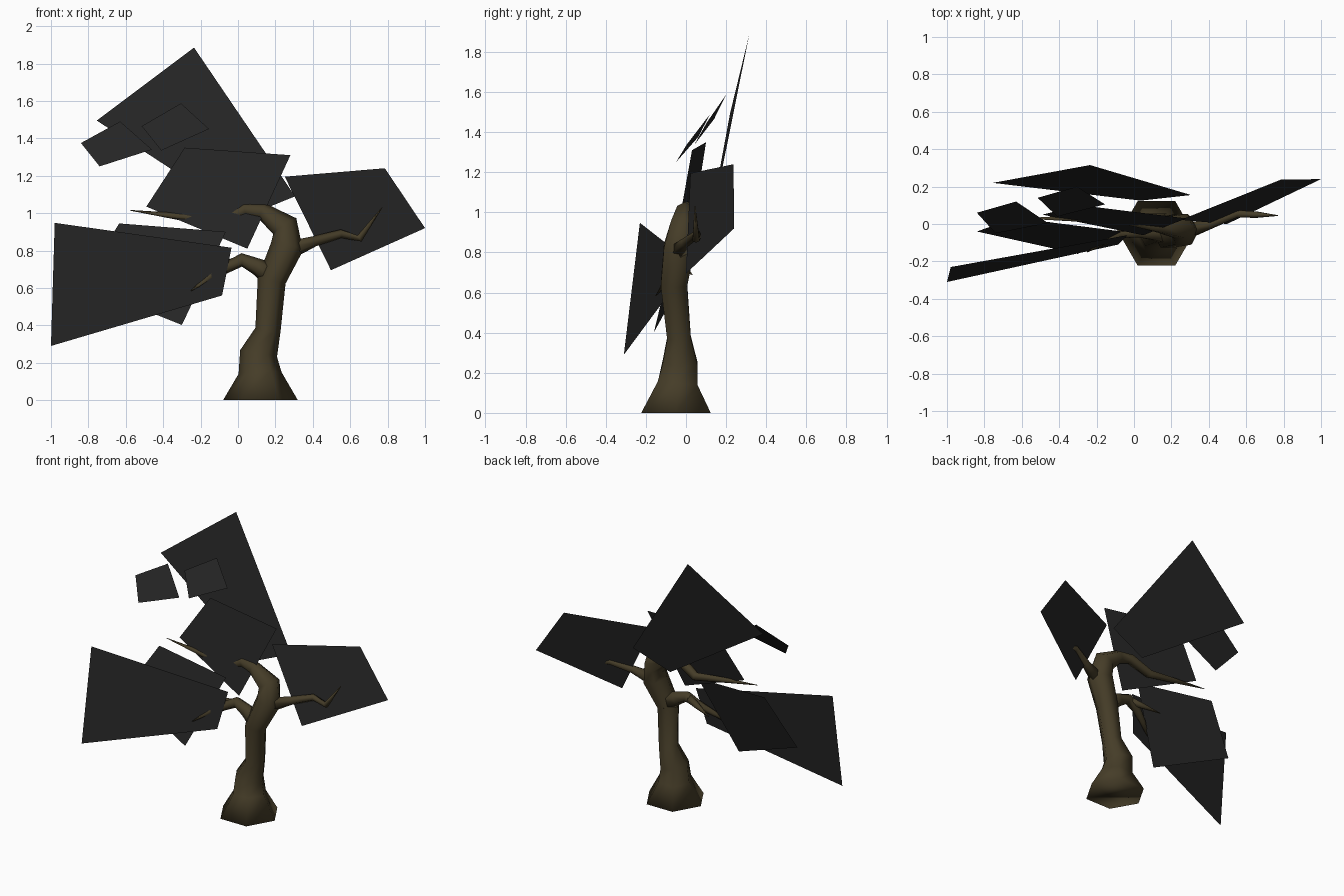
import bpy, math
from mathutils import Vector


def material(name, rgb):
    m = bpy.data.materials.new(name)
    m.diffuse_color = (*rgb, 1)
    return m


BARK = material("dark_bark", (0.060, 0.046, 0.021))
LEAF = material("charcoal_foliage", (0.0185, 0.0185, 0.0185))


def add_object(name, verts, faces, mat, smooth=False):
    me = bpy.data.meshes.new(name)
    me.from_pydata(verts, [], faces)
    me.materials.append(mat)
    ob = bpy.data.objects.new(name, me)
    bpy.context.collection.objects.link(ob)
    for p in me.polygons:
        p.use_smooth = smooth
    return ob


def limb(name, path, sides=6):
    """Tapered tube through (x, y, z, radius) points; ends in a point if radius is 0."""
    pts = [Vector(p[:3]) for p in path]
    verts, faces, n = [], [], len(path)
    for i, c in enumerate(pts):
        t = (pts[min(i + 1, n - 1)] - pts[max(i - 1, 0)]).normalized()
        if pts[i].z == 0:
            t = Vector((0, 0, 1))          # flat foot on the ground
        u = Vector((0, 1, 0)).cross(t).normalized()
        v = t.cross(u)
        r = max(path[i][3], 0.002)
        for k in range(sides):
            a = 2 * math.pi * k / sides
            verts.append(c + r * (math.cos(a) * u + math.sin(a) * v))
    for i in range(n - 1):
        for k in range(sides):
            a, b = i * sides + k, i * sides + (k + 1) % sides
            faces.append((a, b, b + sides, a + sides))
    faces.append(tuple(reversed(range(sides))))
    faces.append(tuple(range((n - 1) * sides, n * sides)))
    return add_object(name, verts, faces, BARK, True)


# Trunk with flared foot, bending over into the top branch
limb("trunk", [
    (0.12, -0.05, 0, 0.20), (0.118, -0.042, 0.145, 0.115),
    (0.11, -0.03, 0.25, 0.10), (0.16, -0.035, 0.375, 0.068),
    (0.18, -0.06, 0.64, 0.076), (0.262, -0.035, 0.82, 0.088),
    (0.25, -0.01, 0.93, 0.075), (0.13, -0.005, 1.01, 0.045),
    (0.04, 0.01, 1.02, 0.036), (-0.10, 0.035, 0.95, 0.030),
    (-0.30, 0.03, 0.98, 0.020), (-0.575, 0.03, 1.015, 0)])

# Side branches and their forks
limb("right_branch", [
    (0.27, -0.04, 0.80, 0.050), (0.41, 0.0, 0.85, 0.028),
    (0.55, 0.055, 0.89, 0.023), (0.65, 0.05, 0.865, 0.020),
    (0.77, 0.045, 1.03, 0)])
limb("left_branch", [
    (0.18, -0.05, 0.67, 0.065), (0.10, -0.045, 0.715, 0.045),
    (0.02, -0.04, 0.75, 0.036), (-0.06, -0.05, 0.71, 0.030),
    (-0.15, -0.09, 0.66, 0.020), (-0.25, -0.15, 0.585, 0)])
limb("left_branch_fork", [
    (0.0, -0.04, 0.74, 0.030), (-0.08, -0.01, 0.72, 0.020),
    (-0.20, 0.03, 0.69, 0)])

# Foliage sheets: single flat four-cornered planes
sheets = {
    "crown_foliage": [(-0.235, 0.315, 1.885), (-0.755, 0.22, 1.495),
                      (0.035, 0.125, 0.98), (0.305, 0.155, 1.09)],
    "middle_foliage": [(-0.285, 0.10, 1.35), (-0.49, 0.05, 1.035),
                       (0.05, -0.06, 0.81), (0.28, 0.03, 1.31)],
    "large_left_foliage": [(-0.98, -0.23, 0.948), (-1.0, -0.31, 0.29),
                           (-0.085, -0.11, 0.56), (-0.035, -0.06, 0.815)],
    "inner_left_foliage": [(-0.635, 0.033, 0.945), (-0.84, -0.04, 0.62),
                           (-0.30, -0.16, 0.402), (-0.065, -0.04, 0.90)],
    "right_foliage": [(0.25, 0.022, 1.195), (0.497, 0.0, 0.695),
                      (1.0, 0.24, 0.92), (0.785, 0.237, 1.24)],
    "small_left_foliage": [(-0.63, 0.12, 1.49), (-0.84, 0.06, 1.375),
                           (-0.74, -0.05, 1.25), (-0.46, 0.005, 1.34)],
    "small_top_foliage": [(-0.305, 0.20, 1.587), (-0.515, 0.14, 1.465),
                          (-0.41, 0.04, 1.335), (-0.155, 0.105, 1.45)],
}
for name, corners in sheets.items():
    add_object(name, corners, [(0, 1, 2, 3)], LEAF)
